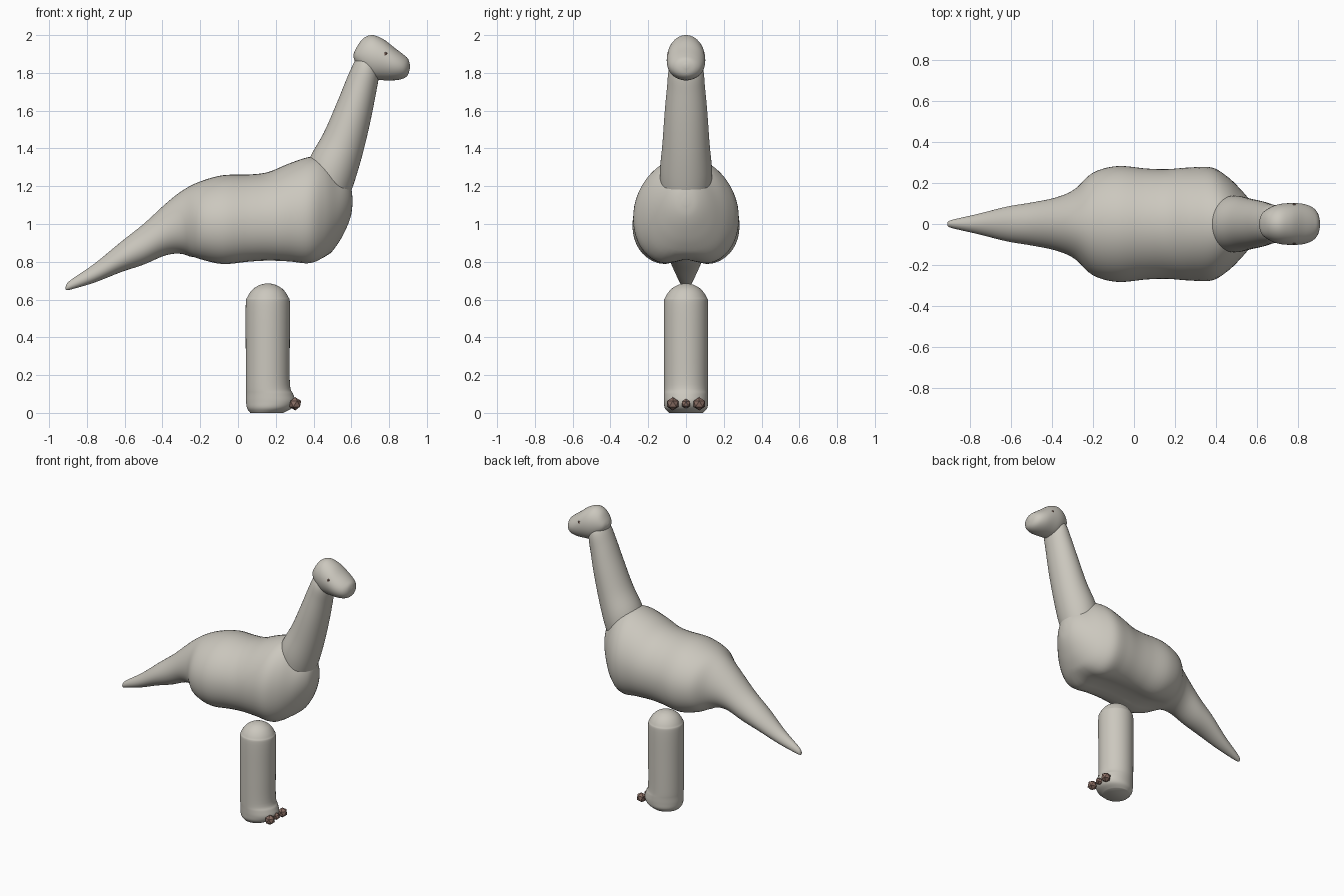
import bpy, bmesh, math
from mathutils import Vector

if "Cube" in bpy.data.objects:
    bpy.data.objects.remove(bpy.data.objects["Cube"])


def material(name, rgb):
    m = bpy.data.materials.new(name)
    m.diffuse_color = (*rgb, 1)
    m.use_nodes = True
    m.node_tree.nodes["Principled BSDF"].inputs["Base Color"].default_value = m.diffuse_color
    return m


GREY = material("warm grey skin", (0.60, 0.575, 0.515))
BROWN = material("brown", (0.25, 0.155, 0.125))


def catmull(a, b, c, d, t):
    return 0.5 * (2 * b + (c - a) * t + (2 * a - 5 * b + 4 * c - d) * t * t
                  + (3 * b - a - 3 * c + d) * t ** 3)


def loft(name, sections, body=False, sides=48, steps=5):
    """Skin rings given as (x0, z0, x1, z1, half width): two opposite points in the xz plane."""
    n = len(sections)
    rows = []
    for i in range(n - 1):
        four = [sections[min(max(i + k, 0), n - 1)] for k in (-1, 0, 1, 2)]
        rows += [[catmull(*v, s / steps) for v in zip(*four)] for s in range(steps)]
    rows.append(sections[-1])
    bm = bmesh.new()
    rings = []
    for x0, z0, x1, z1, w in rows:
        low, high = Vector((x0, 0, z0)), Vector((x1, 0, z1))
        mid, half = (low + high) / 2, (high - low) / 2
        ring = []
        for k in range(sides):
            a = 2 * math.pi * k / sides
            c, s = math.cos(a), math.sin(a)
            y = w * s
            p = mid + half * c
            if body and c < 0 and w > 0.13:
                # fuller belly with a shallow groove between the leg lobes
                power = 1 - 0.25 * min(1, (w - 0.13) / 0.1)
                y = math.copysign(w * abs(s) ** power, s)
                p.z += max(0, w - 0.2) * 0.5 * math.exp(-(y / 0.08) ** 2)
            if body:
                y *= 1 - 0.08 * c
            ring.append(bm.verts.new((p.x, y, p.z)))
        rings.append(ring)
    for r0, r1 in zip(rings, rings[1:]):
        for k in range(sides):
            j = (k + 1) % sides
            bm.faces.new((r0[k], r0[j], r1[j], r1[k]))
    bm.faces.new(rings[0])
    bm.faces.new(rings[-1])
    bmesh.ops.recalc_face_normals(bm, faces=bm.faces)
    return add_object(name, bm, GREY, True)


def add_object(name, bm, mat, smooth):
    mesh = bpy.data.meshes.new(name)
    bm.to_mesh(mesh)
    bm.free()
    mesh.materials.append(mat)
    for p in mesh.polygons:
        p.use_smooth = smooth
    ob = bpy.data.objects.new(name, mesh)
    bpy.context.collection.objects.link(ob)
    return ob


def lump(name, centre, radius):
    """Small faceted ball."""
    bm = bmesh.new()
    bmesh.ops.create_icosphere(bm, subdivisions=1, radius=radius)
    bmesh.ops.translate(bm, verts=bm.verts, vec=centre)
    return add_object(name, bm, BROWN, False)


# Body and tail: x, underside, back, half width
profile = [
    (-0.912, 0.652, 0.668, 0.008), (-0.89, 0.652, 0.70, 0.02),
    (-0.76, 0.69, 0.79, 0.05), (-0.62, 0.745, 0.905, 0.085),
    (-0.50, 0.785, 1.00, 0.105), (-0.38, 0.835, 1.11, 0.13),
    (-0.29, 0.84, 1.18, 0.17), (-0.20, 0.80, 1.225, 0.25),
    (-0.08, 0.772, 1.258, 0.282), (0.06, 0.785, 1.262, 0.27),
    (0.16, 0.79, 1.275, 0.267), (0.27, 0.785, 1.32, 0.275),
    (0.38, 0.775, 1.355, 0.275), (0.46, 0.815, 1.345, 0.228),
    (0.525, 0.89, 1.29, 0.165), (0.57, 0.97, 1.25, 0.11),
    (0.597, 1.04, 1.20, 0.06), (0.606, 1.10, 1.14, 0.015),
]
loft("body_and_tail", [(x, zb, x, zt, w) for x, zb, zt, w in profile], body=True)

# Neck: front edge point, rear edge point, half width
loft("neck", [
    (0.57, 1.10, 0.35, 1.27, 0.135), (0.612, 1.21, 0.387, 1.365, 0.138),
    (0.657, 1.36, 0.455, 1.485, 0.125), (0.698, 1.53, 0.527, 1.65, 0.113),
    (0.728, 1.68, 0.580, 1.78, 0.10), (0.745, 1.78, 0.622, 1.87, 0.09),
    (0.74, 1.86, 0.66, 1.91, 0.06),
])

# Head
skull = [
    (0.612, 1.88, 1.90, 0.012), (0.625, 1.85, 1.93, 0.05),
    (0.66, 1.80, 1.98, 0.078), (0.71, 1.768, 2.0, 0.097),
    (0.77, 1.761, 1.978, 0.102), (0.83, 1.761, 1.932, 0.098),
    (0.875, 1.77, 1.898, 0.08), (0.90, 1.79, 1.875, 0.05),
    (0.91, 1.825, 1.845, 0.01),
]
loft("head", [(x, zb, x, zt, w) for x, zb, zt, w in skull])

# Eyes
for side, label in ((-1, "right"), (1, "left")):
    lump("eye_" + label, (0.78, side * 0.083, 1.897), 0.019)

# Single post leg with a domed top and a foot flared to the front
dome = [(0.57 + 0.115 * math.sin(a), 0.117 * math.cos(a))
        for a in (math.radians(d) for d in (0, 22, 45, 65, 80, 88))]
post = [(0.065, 0.0, 0.24, 0.09), (0.048, 0.025, 0.285, 0.112),
        (0.043, 0.06, 0.303, 0.117), (0.043, 0.10, 0.292, 0.117),
        (0.042, 0.15, 0.275, 0.116), (0.041, 0.35, 0.274, 0.117)]
leg = [(x0, z, x1, z, w) for x0, z, x1, w in post]
leg += [(0.158 - r, z, 0.158 + r, z, r) for z, r in dome]
loft("leg", leg)

# Toes
for name, y, r in (("toe_right", -0.07, 0.035), ("toe_middle", 0, 0.026), ("toe_left", 0.07, 0.035)):
    lump(name, (0.303, y, 0.048), r)
